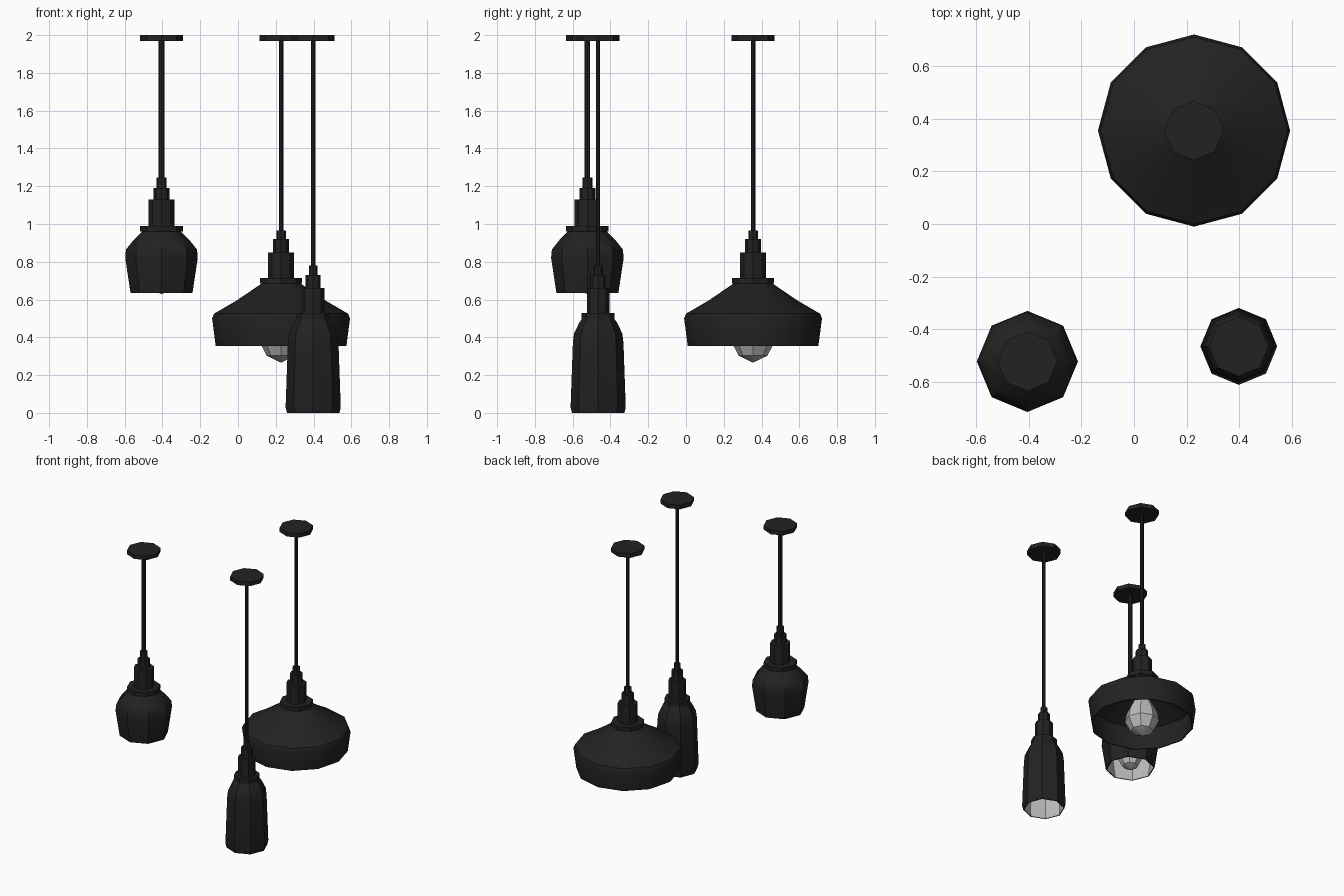
import bpy, bmesh, math

if "Cube" in bpy.data.objects:
    bpy.data.objects.remove(bpy.data.objects["Cube"])


def material(name, v):
    m = bpy.data.materials.new(name)
    m.diffuse_color = (v, v, v, 1)
    m.use_nodes = True
    m.node_tree.nodes["Principled BSDF"].inputs["Base Color"].default_value = m.diffuse_color
    return m


BLACK = material("matte black", 0.016)
LIGHT = material("light grey", 0.5)


def lathe(name, centre, profile, sides=8, closed=False, mats=(BLACK,), inner_from=None):
    """Spin (radius, z) points; closed joins last ring to first, otherwise ends are capped."""
    bm = bmesh.new()
    rings = []
    for r, z in profile:
        rings.append([bm.verts.new((r * math.cos(2 * math.pi * i / sides),
                                    r * math.sin(2 * math.pi * i / sides), z))
                      for i in range(sides)])
    n = len(rings)
    for k in range(n if closed else n - 1):
        a, b = rings[k], rings[(k + 1) % n]
        for i in range(sides):
            j = (i + 1) % sides
            f = bm.faces.new((a[i], a[j], b[j], b[i]))
            if inner_from is not None and k >= inner_from:
                f.material_index = 1
    if not closed:
        bm.faces.new(rings[0])
        bm.faces.new(rings[-1])
    bmesh.ops.recalc_face_normals(bm, faces=bm.faces[:])
    me = bpy.data.meshes.new(name)
    bm.to_mesh(me)
    bm.free()
    for m in mats:
        me.materials.append(m)
    ob = bpy.data.objects.new(name, me)
    ob.location = (centre[0], centre[1], 0)
    bpy.context.collection.objects.link(ob)
    bpy.ops.object.select_all(action='DESELECT')
    ob.select_set(True)
    bpy.context.view_layer.objects.active = ob
    bpy.ops.object.shade_smooth_by_angle(angle=math.radians(35))
    return ob


def pendant(label, c, cord_r, tiers, shade, sides, light_inside, bulb_r, bulb_z, bulb_top):
    # ceiling plate and cord
    lathe(label + "_ceiling_plate", c, [(0.113, 1.97), (0.113, 2.0)])
    lathe(label + "_cord", c, [(cord_r, tiers[0][1] - 0.01), (cord_r, 1.975)])
    # stepped socket and collar: (radius, top, bottom)
    names = ("cord_grip", "socket_cap", "socket", "collar")
    for nm, (r, top, bottom) in zip(names, tiers):
        lathe(label + "_" + nm, c, [(r, bottom), (r, top)])
    # thin-walled shade
    t = 0.007
    inner = [(r - t, z - (t if i == 0 else 0)) for i, (r, z) in enumerate(shade)][::-1]
    lathe(label + "_shade", c, shade + inner, sides, True,
          (BLACK, LIGHT if light_inside else BLACK), len(shade))
    # bulb: rounded bottom tapering to a neck
    b, r = bulb_z, bulb_r
    lathe(label + "_bulb", c,
          [(0.004, b), (r * 0.66, b + r * 0.3), (r, b + r * 0.95), (r * 0.88, b + r * 1.55),
           (r * 0.5, b + r * 2.3), (r * 0.36, bulb_top)], 8, False, (LIGHT,))


# small dome lamp
pendant("dome", (-0.405, -0.522), 0.015,
        [(0.027, 1.245, 1.19), (0.042, 1.19, 1.13), (0.068, 1.13, 0.99), (0.113, 0.99, 0.96)],
        [(0.098, 0.965), (0.148, 0.915), (0.188, 0.865), (0.192, 0.82), (0.164, 0.635)],
        8, True, 0.08, 0.63, 0.97)

# wide lamp
pendant("wide", (0.228, 0.355), 0.012,
        [(0.025, 0.965, 0.92), (0.042, 0.92, 0.85), (0.068, 0.85, 0.715), (0.112, 0.715, 0.685)],
        [(0.1, 0.687), (0.235, 0.595), (0.355, 0.525), (0.365, 0.5), (0.346, 0.355)],
        12, False, 0.115, 0.268, 0.7)

# bottle lamp
pendant("bottle", (0.398, -0.465), 0.011,
        [(0.023, 0.78, 0.73), (0.04, 0.73, 0.66), (0.06, 0.66, 0.53), (0.087, 0.53, 0.495)],
        [(0.08, 0.505), (0.1, 0.478), (0.128, 0.42), (0.134, 0.37), (0.146, 0.03), (0.139, 0.0)],
        8, True, 0.08, 0.12, 0.5)
